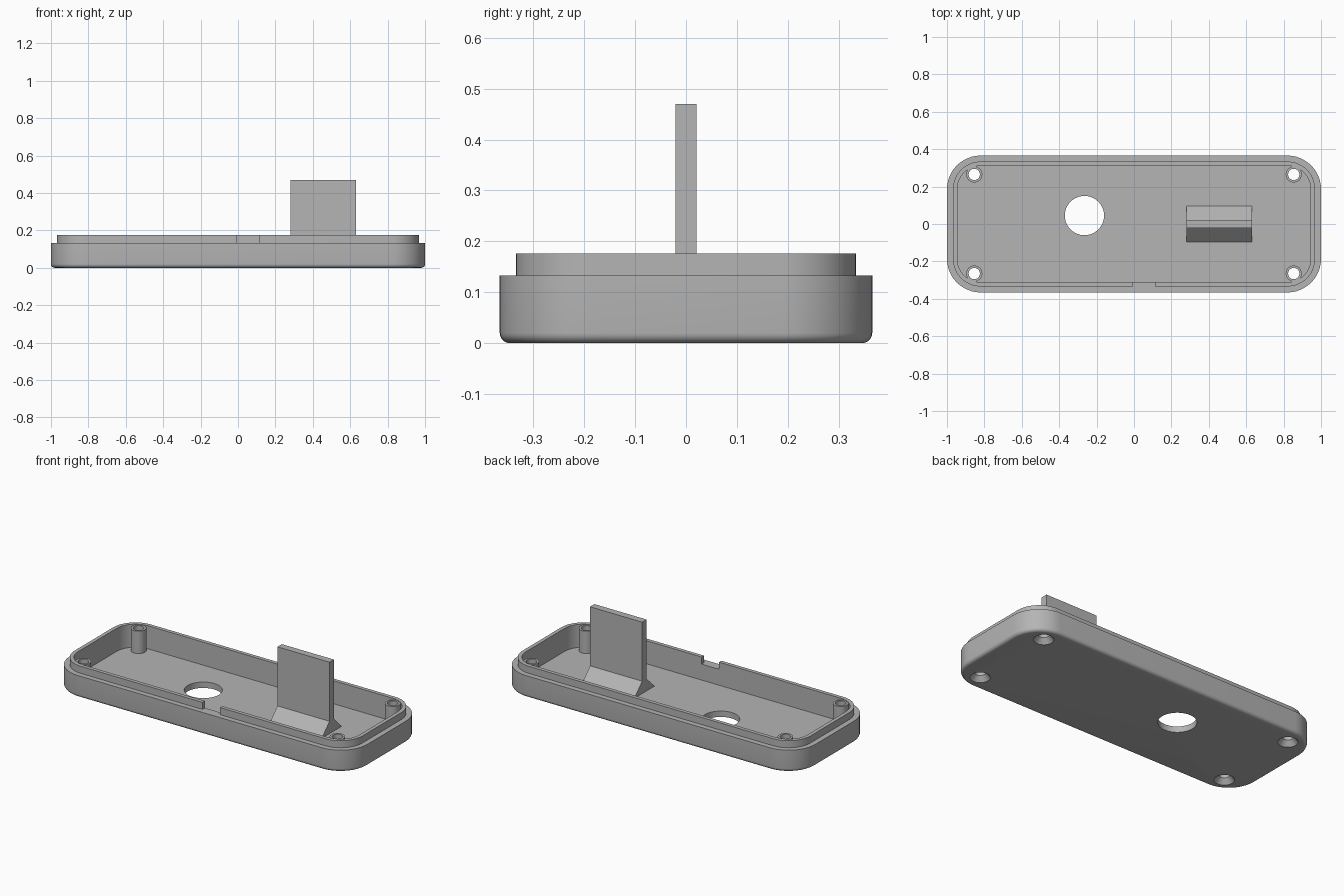
import bpy, bmesh, math
from math import cos, sin, pi

if "Cube" in bpy.data.objects:
    bpy.data.objects.remove(bpy.data.objects["Cube"])

grey = bpy.data.materials.new("mid grey plastic")
grey.use_nodes = True
COLOUR = (0.46, 0.46, 0.46, 1)
grey.diffuse_color = COLOUR
grey.node_tree.nodes["Principled BSDF"].inputs["Base Color"].default_value = COLOUR

HALF_X, HALF_Y, CORNER = 1.0, 0.366, 0.18
FLOOR, SHOULDER, RIM = 0.036, 0.133, 0.176
FILLET = 0.02


def loft(name, rings):
    """Skin a stack of equal-length point rings and cap both ends."""
    bm = bmesh.new()
    loops = [[bm.verts.new(p) for p in ring] for ring in rings]
    for a, b in zip(loops, loops[1:]):
        for i in range(len(a)):
            j = (i + 1) % len(a)
            bm.faces.new((a[i], a[j], b[j], b[i]))
    bm.faces.new(loops[0][::-1])
    bm.faces.new(loops[-1])
    bmesh.ops.recalc_face_normals(bm, faces=bm.faces)
    mesh = bpy.data.meshes.new(name)
    bm.to_mesh(mesh)
    bm.free()
    mesh.materials.append(grey)
    obj = bpy.data.objects.new(name, mesh)
    bpy.context.collection.objects.link(obj)
    return obj


def rounded_ring(inset, z, steps=12):
    """Rounded rectangle outline, inset from the tray's outer edge."""
    r = CORNER - inset
    points = []
    for k, (sx, sy) in enumerate(((1, 1), (-1, 1), (-1, -1), (1, -1))):
        for i in range(steps + 1):
            a = (k + i / steps) * pi / 2
            points.append((sx * (HALF_X - CORNER) + r * cos(a),
                           sy * (HALF_Y - CORNER) + r * sin(a), z))
    return points


def turned(name, x, y, profile, sides=40):
    """Round solid from (radius, height) pairs."""
    return loft(name, [[(x + r * cos(2 * pi * i / sides), y + r * sin(2 * pi * i / sides), z)
                        for i in range(sides)] for r, z in profile])


def box(name, x0, x1, y0, y1, z0, z1):
    return loft(name, [[(x0, y0, z), (x1, y0, z), (x1, y1, z), (x0, y1, z)] for z in (z0, z1)])


def combine(target, tool, operation):
    mod = target.modifiers.new(operation, 'BOOLEAN')
    mod.operation, mod.object, mod.solver = operation, tool, 'EXACT'
    bpy.context.view_layer.objects.active = target
    bpy.ops.object.modifier_apply(modifier=mod.name)
    bpy.data.objects.remove(tool)


# Hollow tray: filleted bottom edge, shoulder, raised lip, inner wall and floor
rings = []
for i in range(7):
    a = i / 6 * pi / 2
    rings.append(rounded_ring(FILLET * (1 - sin(a)), FILLET * (1 - cos(a))))
for inset, z in ((0, SHOULDER), (0.032, SHOULDER), (0.032, RIM), (0.055, RIM), (0.055, FLOOR)):
    rings.append(rounded_ring(inset, z))
tray = loft("tray", rings)

# Corner screw bosses with countersunk through holes
for sx in (-1, 1):
    for sy in (-1, 1):
        x, y = sx * 0.854, sy * 0.265
        combine(tray, turned("boss", x, y, ((0.043, 0.02), (0.043, 0.172))), 'UNION')
        combine(tray, turned("screw_hole", x, y, ((0.0575, -0.003), (0.03, 0.03), (0.03, 0.3))),
                'DIFFERENCE')

# Round opening in the floor and cable notch in the front lip
combine(tray, turned("opening", -0.265, 0.045, ((0.105, -0.1), (0.105, 0.1)), 64), 'DIFFERENCE')
combine(tray, box("notch", -0.005, 0.113, -0.4, -0.28, SHOULDER, 0.3), 'DIFFERENCE')

# Upright plate with sloped feet, extruded along x from one profile
half, foot, top = 0.021, 0.096, 0.47
knee = FLOOR + foot - half
side = [(-foot, FLOOR), (foot, FLOOR), (half, knee), (half, top), (-half, top), (-half, knee)]
plate = loft("upright_plate", [[(x, y, z) for y, z in side] for x in (0.28, 0.63)])

# Smooth round surfaces, keep hard edges
for obj in (tray, plate):
    bpy.ops.object.select_all(action='DESELECT')
    obj.select_set(True)
    bpy.context.view_layer.objects.active = obj
    bpy.ops.object.shade_smooth_by_angle(angle=math.radians(30))
